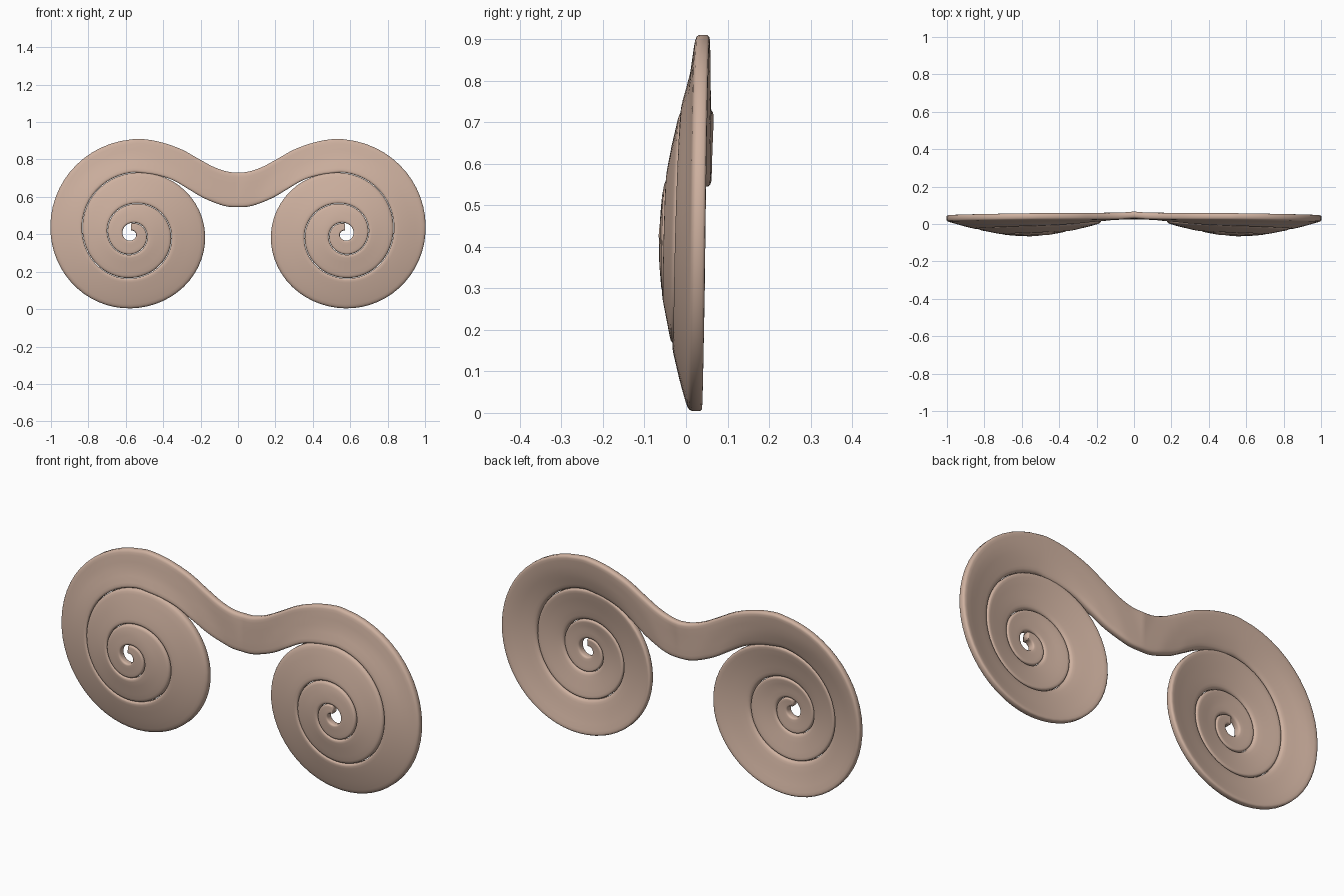
import bpy, bmesh, math
from mathutils import Vector

cube = bpy.data.objects.get("Cube")
if cube:
    bpy.data.objects.remove(cube)

# Bronze-tan material
tan = bpy.data.materials.new("warm_tan")
tan.use_nodes = True
tan.diffuse_color = (0.62, 0.44, 0.35, 1)
tan.node_tree.nodes["Principled BSDF"].inputs["Base Color"].default_value = (0.62, 0.44, 0.35, 1)

CX, CZ = 0.572, 0.402      # spiral centre
THICK = 0.037
GAP = 0.0025
STEPS = 14                 # samples per quarter turn

# Radius of the spiral line at every quarter turn, starting at the top
RADII = [.505, .430, .398, .396, .325, .258, .236, .214, .158, .124, .109,
         .083, .056, .043, .033, .024, .015, .011, .008, .006]
# Front face depth against distance from the spiral centre
DEPTH = [(0, -.068), (.12, -.058), (.24, -.035), (.33, -.014), (.41, .009),
         (.5, .022), (.6, .025), (.66, .031), (.8, .034)]
# Upper and lower edge of the bridge: x, z, x, z
BRIDGE = [(0, .73, 0, .545), (.06, .736, .075, .552), (.13, .76, .18, .592),
          (.21, .803, .262, .64), (.30, .853, .345, .688),
          (.40, .889, .425, .714), (.49, .907, .5, .726)]


def catmull(a, b, c, d, t):
    return 0.5 * (2 * b + (c - a) * t + (2 * a - 5 * b + 4 * c - d) * t * t
                  + (3 * b - a - 3 * c + d) * t ** 3)


def radius(q):
    i = min(int(q), len(RADII) - 3)
    before = RADII[i - 1] if i else 2 * RADII[0] - RADII[1]
    return catmull(before, *RADII[i:i + 3], q - i)


def polar(q, r):
    a = q * math.pi / 2
    return CX + r * math.sin(a), CZ + r * math.cos(a)


def spiral_pair(q):
    inner = radius(q + 4)
    return Vector(polar(q, radius(q)) + polar(q, inner + min(GAP, inner * .2)))


def front_depth(x, z):
    r = math.hypot(x - CX, z - CZ)
    for (r0, y0), (r1, y1) in zip(DEPTH, DEPTH[1:]):
        if r <= r1:
            return y0 + (y1 - y0) * (r - r0) / (r1 - r0)
    return DEPTH[-1][1]


# Band edges: half of the bridge, then the coil running inwards
ctrl = [Vector(p) for p in BRIDGE] + [spiral_pair(0), spiral_pair(.2)]
first = ctrl[1].copy()
first[0] *= -1
first[2] *= -1
ctrl.insert(0, first)
pairs = []
for i in range(1, len(ctrl) - 2):
    pairs += [catmull(*ctrl[i - 1:i + 3], k / 5) for k in range(5)]
pairs += [spiral_pair(k / STEPS) for k in range(12 * STEPS + 1)]

# Rounded band section: fraction across the width, fraction of thickness
half = [(0, .25), (.025, .09), (.07, .02), (.14, 0), (.32, 0), (.5, 0)]
front = half + [(1 - u, v) for u, v in reversed(half[:-1])]
section = front + [(u, 1 - v) for u, v in reversed(front)]

bm = bmesh.new()
rings = []
for ox, oz, ix, iz in pairs:
    ring = []
    for u, v in section:
        x, z = ox + (ix - ox) * u, oz + (iz - oz) * u
        ring.append(bm.verts.new((x, front_depth(x, z) + v * THICK, z)))
    rings.append(ring)
n = len(section)
for a, b in zip(rings, rings[1:]):
    for k in range(n):
        bm.faces.new((a[k], a[(k + 1) % n], b[(k + 1) % n], b[k]))
bm.faces.new(rings[-1])
bmesh.ops.recalc_face_normals(bm, faces=bm.faces)

mesh = bpy.data.meshes.new("double_spiral_band")
bm.to_mesh(mesh)
bm.free()
mesh.materials.append(tan)
band = bpy.data.objects.new("double_spiral_band", mesh)
bpy.context.collection.objects.link(band)

# Mirror the second coil and shade smoothly
mirror = band.modifiers.new("mirror", 'MIRROR')
mirror.use_clip = True
mirror.merge_threshold = 0.0005
for f in mesh.polygons:
    f.use_smooth = True
